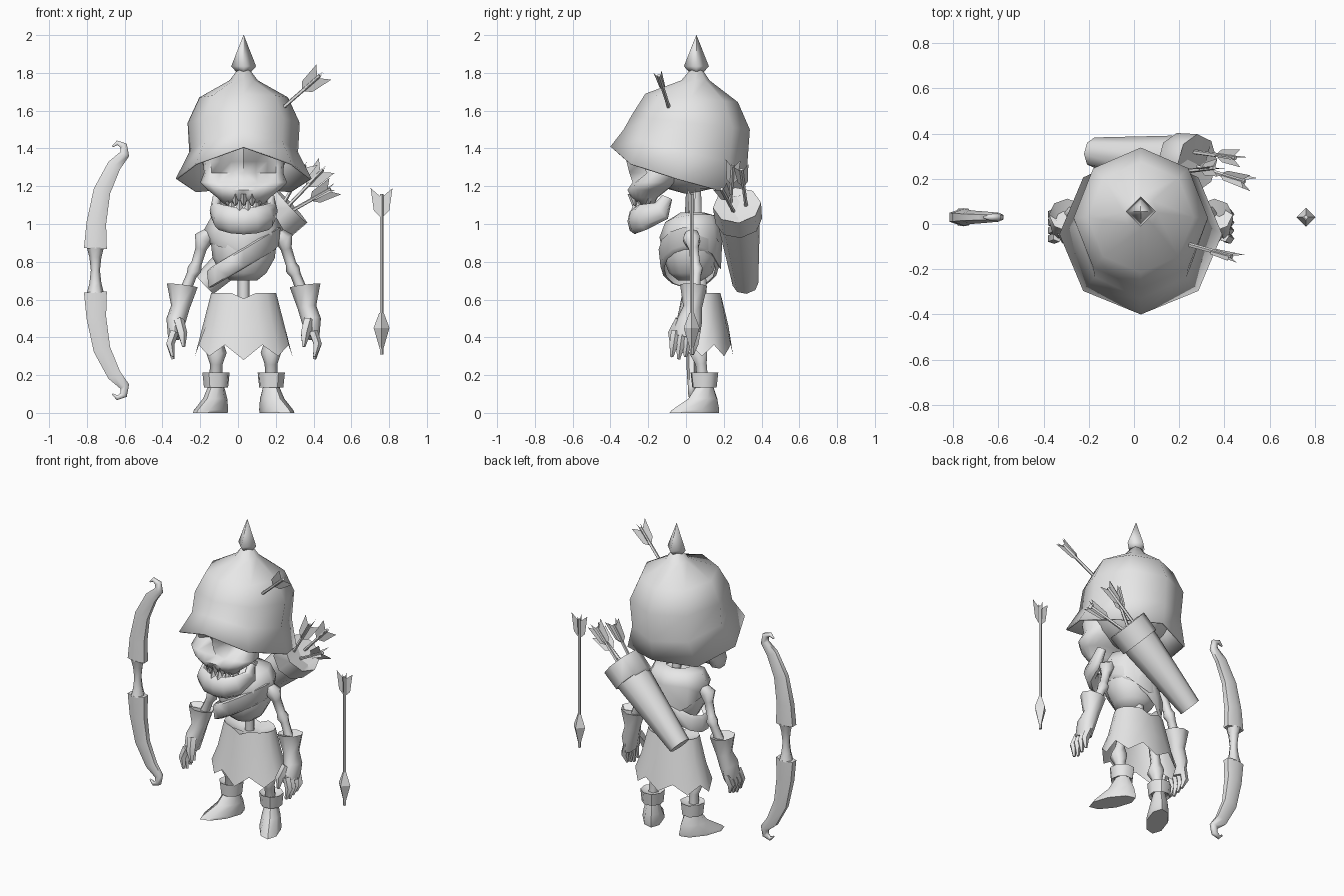
import bpy, bmesh
from math import sin, cos, pi, radians
from mathutils import Vector, Matrix

cube = bpy.data.objects.get("Cube")
if cube:
    bpy.data.objects.remove(cube, do_unlink=True)

grey = bpy.data.materials.new("plain_grey")
grey.use_nodes = True
grey.diffuse_color = (0.8, 0.8, 0.8, 1)
grey.node_tree.nodes["Principled BSDF"].inputs["Base Color"].default_value = grey.diffuse_color

MID = 0.03  # the body's mirror plane


def make(name, verts, faces, angle=65):
    mesh = bpy.data.meshes.new(name)
    mesh.from_pydata([tuple(v) for v in verts], [], faces)
    bm = bmesh.new()
    bm.from_mesh(mesh)
    bmesh.ops.recalc_face_normals(bm, faces=bm.faces)
    bm.to_mesh(mesh)
    bm.free()
    mesh.materials.append(grey)
    obj = bpy.data.objects.new(name, mesh)
    bpy.context.collection.objects.link(obj)
    bpy.ops.object.select_all(action='DESELECT')
    obj.select_set(True)
    bpy.context.view_layer.objects.active = obj
    bpy.ops.object.shade_smooth_by_angle(angle=radians(angle))
    return obj


def loft(name, rings, start=True, end=True, angle=65):
    """Bridge rings of equal point count, with optional end caps."""
    n = len(rings[0])
    verts = [p for r in rings for p in r]
    faces = [(i * n + k, i * n + (k + 1) % n, (i + 1) * n + (k + 1) % n, (i + 1) * n + k)
             for i in range(len(rings) - 1) for k in range(n)]
    if start:
        faces.append(tuple(range(n)))
    if end:
        faces.append(tuple(range(len(verts) - n, len(verts))))
    return make(name, verts, faces, angle)


def ring(z, front, back, rx, cx=MID, n=8):
    """Level oval from front y to back y; z may list five heights, front to back."""
    pts = []
    for k in range(n):
        a = 2 * pi * k / n
        h = z[min(k, n - k)] if isinstance(z, list) else z
        pts.append(Vector((cx + rx * sin(a), (front + back) / 2 - (back - front) / 2 * cos(a), h)))
    return pts


def tube(name, path, sizes, n=6, ref=(1, 0, 0), angle=65):
    """Sweep an oval along a path; a size is a radius or a (ref, other) pair."""
    path = [Vector(p) for p in path]
    rings = []
    for i, p in enumerate(path):
        t = (path[min(i + 1, len(path) - 1)] - path[max(i - 1, 0)]).normalized()
        u = Vector(ref)
        u = (u - t * u.dot(t)).normalized()
        v = t.cross(u)
        a, b = sizes[i] if isinstance(sizes[i], tuple) else (sizes[i], sizes[i])
        rings.append([p + u * a * cos(2 * pi * k / n) + v * b * sin(2 * pi * k / n) for k in range(n)])
    return loft(name, rings, angle=angle)


def arrow(name, tail, tip, head=False, depth=.022):
    tail, tip = Vector(tail), Vector(tip)
    t = (tip - tail).normalized()
    u = (Vector((1, 0, 0)) - t * t.x).normalized()
    v = t.cross(u)
    tube(name + "_shaft", [tail + t * 0.03, tip], [0.01, 0.01], 5)
    outline = [(0, .16), (.7, .12), (1, 0), (0, .05), (-1, 0), (-.7, .12)]
    verts = [tail + side * s * w + t * d for side, w in ((u, .058), (v, depth)) for s, d in outline]
    make(name + "_fletching", verts, [tuple(range(6)), tuple(range(6, 12))])
    if head:
        tube(name + "_head", [tip - t * d for d in (.22, .14, 0)], [.012, .042, .001], 4, angle=20)


# Helmet: tilted octagonal shell with a flared brim and a spike
helmet = loft("helmet", [
    ring([1.41, 1.32, 1.24, 1.17, 1.19], -.4, .31, .36),
    ring([1.5, 1.44, 1.38, 1.33, 1.32], -.33, .325, .288),
    ring([1.58, 1.56, 1.535, 1.51, 1.5], -.285, .338, .297),
    ring([1.69, 1.68, 1.67, 1.65, 1.645], -.215, .275, .235),
    ring(1.76, -.025, .125, .075),
    ring(1.82, .025, .085, .03)], start=False)
shell = helmet.modifiers.new("thickness", 'SOLIDIFY')
shell.thickness, shell.offset = 0.01, -1
tube("helmet_spike", [(MID, .055, z) for z in (1.8, 1.835, 2)], [.035, .066, .001], 4, angle=95)
arrow("helmet_arrow", (.455, -.15, 1.805), (.22, -.085, 1.6))

# Skull: cranium, face with pressed-in eye sockets and nose
loft("cranium", [ring(1.38 - .22 * cos(a), .01 - .23 * sin(a), .01 + .26 * sin(a), .23 * sin(a), n=12)
                 for a in [pi * (i + .15) / 7.3 for i in range(8)]])
face_rings = [ring(z, front, back, rx, n=20) for z, front, back, rx in (
    (1.1, -.25, -.17, .1), (1.14, -.29, -.15, .14), (1.18, -.315, -.1, .19), (1.22, -.315, -.04, .23),
    (1.27, -.3, 0, .21), (1.33, -.315, 0, .215), (1.4, -.29, 0, .2))]
hollows = [(MID - .1, 1.29, .09), (MID + .1, 1.29, .09), (MID, 1.21, .035)]
for p in (q for r in face_rings for q in r if q.y < -.15):
    for x, z, size in hollows:
        gap = ((p.x - x) ** 2 + (p.z - z) ** 2) ** .5
        p.y += max(0, size - gap) * 1.8
loft("face", face_rings)

# Lower jaw swept round the chin, and two rows of teeth
tube("lower_jaw", [(MID + x, y, z) for x, y, z in (
    (-.14, -.1, 1.14), (-.15, -.13, 1.07), (-.12, -.23, 1.035), (-.06, -.265, 1.02), (0, -.27, 1.015),
    (.06, -.265, 1.02), (.12, -.23, 1.035), (.15, -.13, 1.07), (.14, -.1, 1.14))],
    [(.03, .025), (.055, .03)] + [(.07, .04)] * 5 + [(.055, .03), (.03, .025)],
    8, ref=(0, 0, 1))
for i in range(7):
    a = (i - 3) * 0.36
    x, y = MID + .125 * sin(a), -.13 - .15 * cos(a)
    tube("upper_tooth", [(x, y, 1.16), (x, y, 1.095)], [.03, .004], 4)
    if i < 6:
        x, y = MID + .125 * sin(a + .18), -.13 - .14 * cos(a + .18)
        tube("lower_tooth", [(x, y, 1.05), (x, y, 1.13)], [.03, .004], 4)

# Spine, ribs, scarf and strap
tube("spine", [(MID, .08, .5), (MID, .08, .7), (MID, .06, .9), (MID, .05, 1.25)], [.032] * 4)
loft("ribcage", [ring(z, .02 - ry, .03 + ry, rx, n=12) for z, rx, ry in (
    (.7, .07, .06), (.74, .12, .11), (.82, .165, .14), (.91, .175, .14), (1, .15, .12), (1.05, .06, .06))])
loft("scarf", [
    ring(1.06, -.03, .1, .08),
    ring([1.01, 1.03, 1.05, 1.05, 1.04], -.11, .17, .165),
    ring([.93, .95, .97, .98, .98], -.14, .195, .21),
    ring([.85, .88, .9, .84, .76], -.125, .185, .185),
    ring([.87, .89, .92, .86, .8], -.1, .15, .15)], start=False, end=False)
strap_rings = []
for drop, grow in ((.055, 0), (.045, .02), (-.045, .01), (-.055, -.01)):
    strap_rings.append([Vector((p.x, p.y, p.z + (p.x - MID) * .6)) for p in
                        ring(.82 + drop, -.125 - grow, .165 + grow, .18 + grow, n=14)])
loft("chest_strap", strap_rings, start=False, end=False)

# Ragged skirt with a zigzag hem
hem = ring(.3, -.08, .25, .258, n=16)
for p in hem[1::2]:
    p.z = .36
hem[0].z = .28
waist = ring(.635, -.025, .19, .172, n=16)
waist[0].z = waist[8].z = .605
loft("skirt", [hem, ring(.46, -.055, .225, .217, n=16), waist, ring(.6, .03, .13, .08, n=16)], start=False)

# Limbs, built once per side
for s, side in ((1, "left"), (-1, "right")):
    def at(*pts):
        return [(MID + s * x, y, z) for x, y, z in pts]

    tube(side + "_upper_arm", at((.17, .03, .96), (.215, .03, .92), (.225, .04, .87), (.25, .05, .79),
                                 (.26, .055, .76), (.275, .055, .73), (.32, .045, .62)),
         [.03, .05, .03, .028, .038, .028, .03])
    tube(side + "_glove", at((.325, .04, .64), (.325, .04, .675), (.335, .035, .56), (.358, .02, .49), (.367, 0, .4)),
         [.045, (.082, .072), .05, (.052, .066), (.034, .07)], 8)
    for i in range(4):
        y = -.055 + .036 * i
        tube(side + "_finger", at((.367, y, .43), (.39, y - .01, .365), (.375, y - .02, .285 + .012 * abs(i - 1))),
             [.025, .024, .009], 5)
    tube(side + "_thumb", at((.345, -.03, .49), (.325, -.07, .42), (.318, -.075, .35)), [.03, .027, .009], 5)

    tube(side + "_leg_bone", at((.11, .08, .55), (.14, .07, .38), (.145, .065, .32), (.145, .08, .26), (.15, .095, .1)),
         [.035, .032, .055, .034, .032])

    # Pointed boots turn outwards about the ankle
    cx = MID + s * .145
    turn = Matrix.Translation((cx, .1, 0)) @ Matrix.Rotation(s * radians(29), 4, 'Z') @ Matrix.Translation((-cx, -.1, 0))

    def foot(name, rows):
        loft(side + name, [[turn @ p for p in ring(z, f, b, rx, cx)] for z, f, b, rx in rows], angle=45)

    foot("_boot", [(0, -.115, .185, .065), (.015, -.1, .187, .067), (.075, 0, .175, .056), (.15, .055, .145, .038)])
    foot("_boot_cuff", [(.15, .045, .15, .05), (.135, .03, .165, .066), (.215, .02, .175, .074), (.2, .05, .145, .045)])

# Quiver slung across the back with a thick collar, and its arrows
top, foot_end = Vector((.28, .27, 1.1)), Vector((-.175, .315, .68))
along = foot_end - top
tube("quiver", [top + along * f for f in (.1, .25, 1)], [.11, .11, .068], 8)
tube("quiver_collar", [top + along * f for f in (.06, 0, .2, .2)], [.1, .128, .124, .1], 8)
for i, tail in enumerate([(.47, .29, 1.31), (.515, .18, 1.2), (.37, .25, 1.34)]):
    arrow("quiver_arrow", tail, top + along * .2 + Vector((0, .05 - .05 * i, 0)), depth=.04)

# Bow: two mirrored limbs with hooked tips round a thin grip
bow_x, bow_mid = -.755, .755
for s in (1, -1):
    tube("bow_limb", [(bow_x + x, .03, bow_mid + s * z) for x, z in (
        (0, .115), (.005, .25), (.035, .42), (.1, .555), (.155, .615), (.15, .66), (.115, .675), (.09, .655))],
        [(.04, .07), (.038, .06), (.03, .052), (.025, .042), (.02, .03), (.018, .022), (.014, .014), (.005, .005)],
        6, ref=(0, 1, 0))
tube("bow_grip", [(bow_x, .03, bow_mid + z) for z in (-.12, -.07, 0, .07, .12)], [.045, .032, .024, .032, .045])

# Loose arrow standing at the left
arrow("loose_arrow", (.76, .03, 1.19), (.76, .03, .31), head=True)
